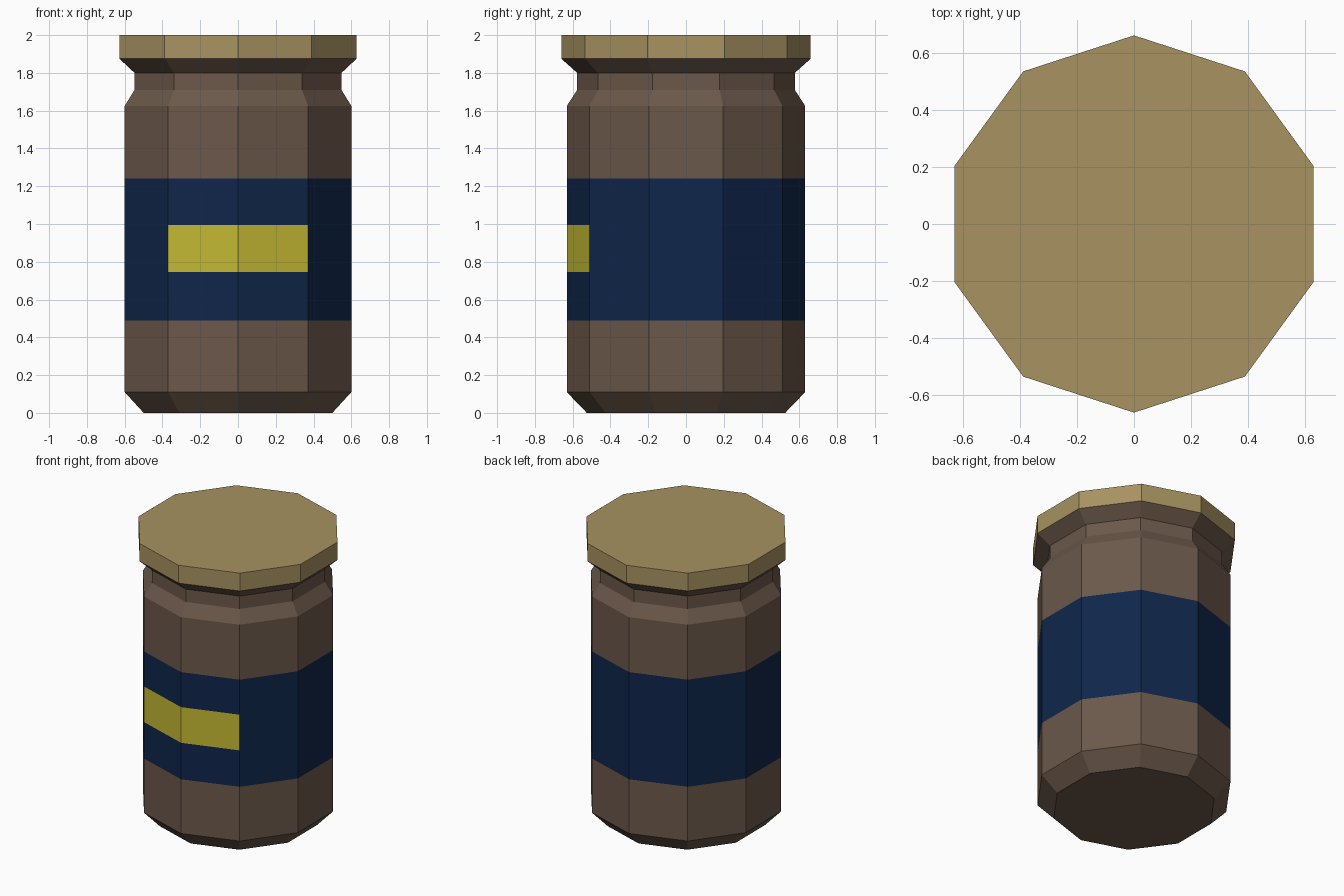
import bpy, bmesh, math

cube = bpy.data.objects.get("Cube")
if cube:
    bpy.data.objects.remove(cube, do_unlink=True)

SIDES = 10


def material(name, rgb):
    mat = bpy.data.materials.new(name)
    mat.use_nodes = True
    colour = (*rgb, 1)
    mat.diffuse_color = colour
    mat.node_tree.nodes["Principled BSDF"].inputs["Base Color"].default_value = colour
    return mat


def lathe(name, profile, mats, cap_bottom=False, cap_top=False, rule=None):
    """Sweep a (radius, height) profile into a flat-sided shell."""
    bm = bmesh.new()
    rings = []
    for radius, z in profile:
        angles = [math.tau * i / SIDES - math.pi / 2 for i in range(SIDES)]
        rings.append([bm.verts.new((radius * math.cos(a), radius * math.sin(a), z))
                      for a in angles])
    for low, high in zip(rings, rings[1:]):
        for i in range(SIDES):
            j = (i + 1) % SIDES
            bm.faces.new((low[i], low[j], high[j], high[i]))
    if cap_bottom:
        bm.faces.new(rings[0][::-1])
    if cap_top:
        bm.faces.new(rings[-1])
    bm.normal_update()
    if rule:
        for face in bm.faces:
            face.material_index = rule(face.calc_center_median(), face.normal)
    mesh = bpy.data.meshes.new(name)
    bm.to_mesh(mesh)
    bm.free()
    for mat in mats:
        mesh.materials.append(mat)
    obj = bpy.data.objects.new(name, mesh)
    bpy.context.collection.objects.link(obj)
    return obj


brown = material("brown_jar", (0.147, 0.098, 0.069))
blue = material("navy_label", (0.0048, 0.0194, 0.069))
yellow = material("yellow_panel", (0.55, 0.48, 0.034))
tan = material("tan_lid", (0.385, 0.29, 0.12))

# Label band and its panel edges
BAND = (0.49, 1.24)
PANEL = (0.745, 0.995)


def jar_colour(centre, normal):
    if PANEL[0] < centre.z < PANEL[1] and normal.y < -0.9:
        return 2
    if BAND[0] < centre.z < BAND[1]:
        return 1
    return 0


# Jar body: chamfered foot, straight wall, shoulder, neck and flared rim
R, NECK, RIM = 0.631, 0.576, 0.66
wall = [(R, z) for z in (0.11, BAND[0], *PANEL, BAND[1], 1.625)]
lathe("jar_body", [(0.525, 0)] + wall + [(NECK, 1.71), (NECK, 1.8), (RIM, 1.875)],
      [brown, blue, yellow], cap_bottom=True, rule=jar_colour)

# Lid
lathe("lid", [(RIM, 1.875), (RIM, 2)], [tan], cap_top=True)
